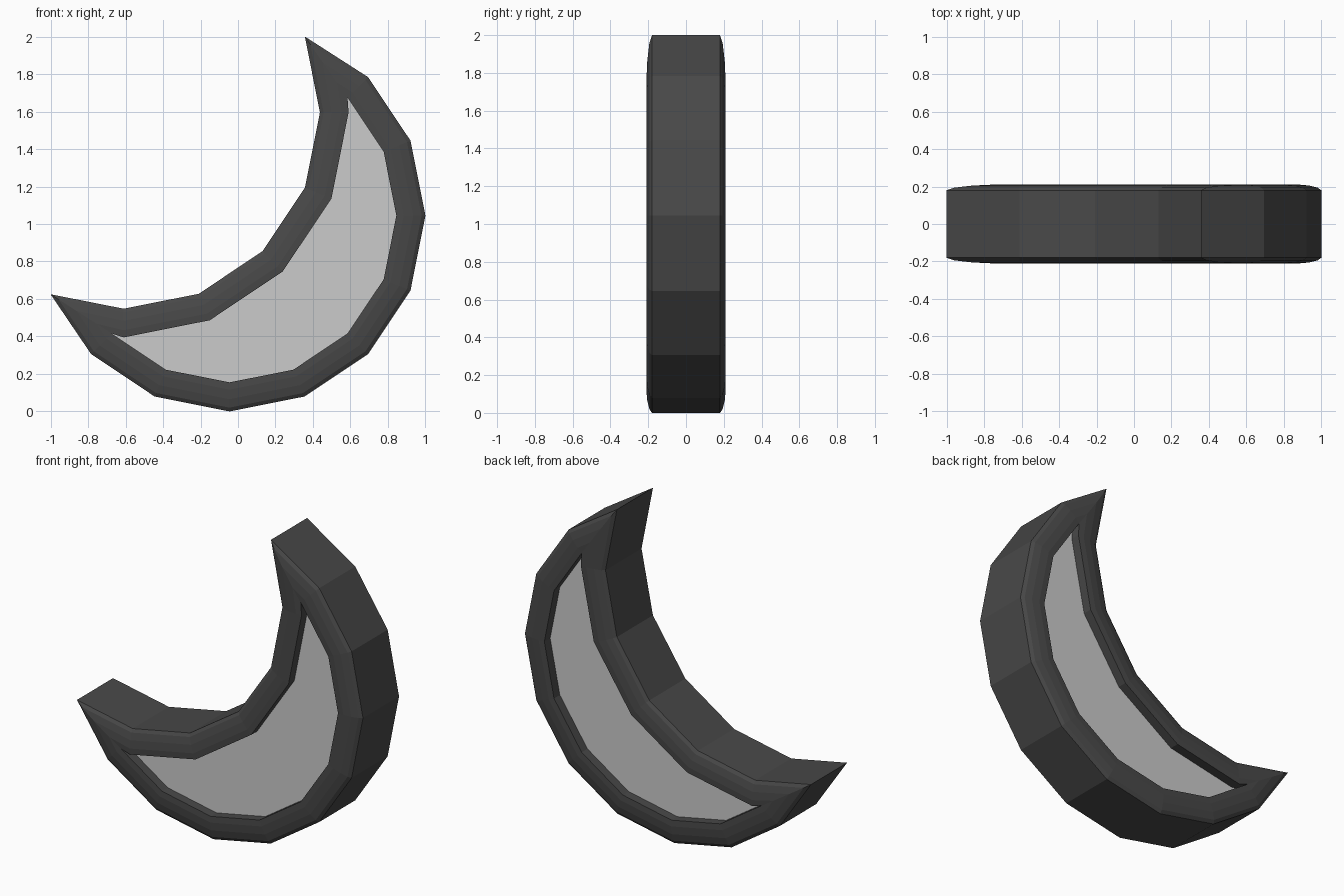
import bpy, bmesh
from math import cos, sin, radians

if "Cube" in bpy.data.objects:
    bpy.data.objects.remove(bpy.data.objects["Cube"])


def arc(cx, cz, r, a0, a1, n):
    angles = [radians(a0 + (a1 - a0) * i / (n - 1)) for i in range(n)]
    return [(cx + r * cos(a), cz + r * sin(a)) for a in angles]


def material(name, color):
    m = bpy.data.materials.new(name)
    m.diffuse_color = color
    m.use_nodes = True
    m.node_tree.nodes["Principled BSDF"].inputs["Base Color"].default_value = m.diffuse_color
    return m


def finish(bm, name, mat, outward=True):
    bmesh.ops.remove_doubles(bm, verts=bm.verts, dist=0.0005)
    if outward:
        bmesh.ops.recalc_face_normals(bm, faces=bm.faces)
    mesh = bpy.data.meshes.new(name)
    bm.to_mesh(mesh)
    bm.free()
    mesh.materials.append(mat)
    obj = bpy.data.objects.new(name, mesh)
    bpy.context.collection.objects.link(obj)
    return obj


# Crescent outlines: convex arc, lower tip, concave arc, upper tip
def crescent(outer_r, inner_r, tips=None):
    convex = arc(-0.045, 1.045, outer_r, 45, -135, 9)
    concave = arc(-0.61, 1.595, inner_r, -90, 0, 5)
    low, high = tips or (convex[-1], convex[0])
    return convex + [low] + concave + [high]


outside = crescent(1.045, 1.047, ((-1.0, 0.625), (0.357, 2.0)))
inside = crescent(0.89, 1.2)

# Rim: flat-topped section, softened at the outer edge, swept between outlines
front = [(0, -0.18), (0.13, -0.194), (0.42, -0.205), (0.75, -0.21), (1, -0.208),
         (1, -0.15)]
section = front + [(t, -y) for t, y in reversed(front)]
bm = bmesh.new()
rings = [[bm.verts.new((ox + (ix - ox) * t, y, oz + (iz - oz) * t))
          for (ox, oz), (ix, iz) in zip(outside, inside)] for t, y in section]
n, m = len(outside), len(section)
for j in range(m):
    if j == len(front) - 1:
        continue  # hidden behind the panels
    a, b = rings[j], rings[(j + 1) % m]
    for i in range(n):
        k = (i + 1) % n
        bm.faces.new((a[i], a[k], b[k], b[i]))
finish(bm, "moon_rim", material("dark_rim", (0.065, 0.065, 0.065, 1)))

# Recessed panels on both faces of the moon
bm = bmesh.new()
outline = inside[:9] + inside[10:15]
for y in (-0.15, 0.15):
    loop = [bm.verts.new((x, y, z)) for x, z in outline]
    # outline runs clockwise seen from the front, so the front is reversed
    bm.faces.new(loop[::-1] if y < 0 else loop)
finish(bm, "moon_panel", material("pale_panel", (0.57, 0.57, 0.57, 1)), False)
